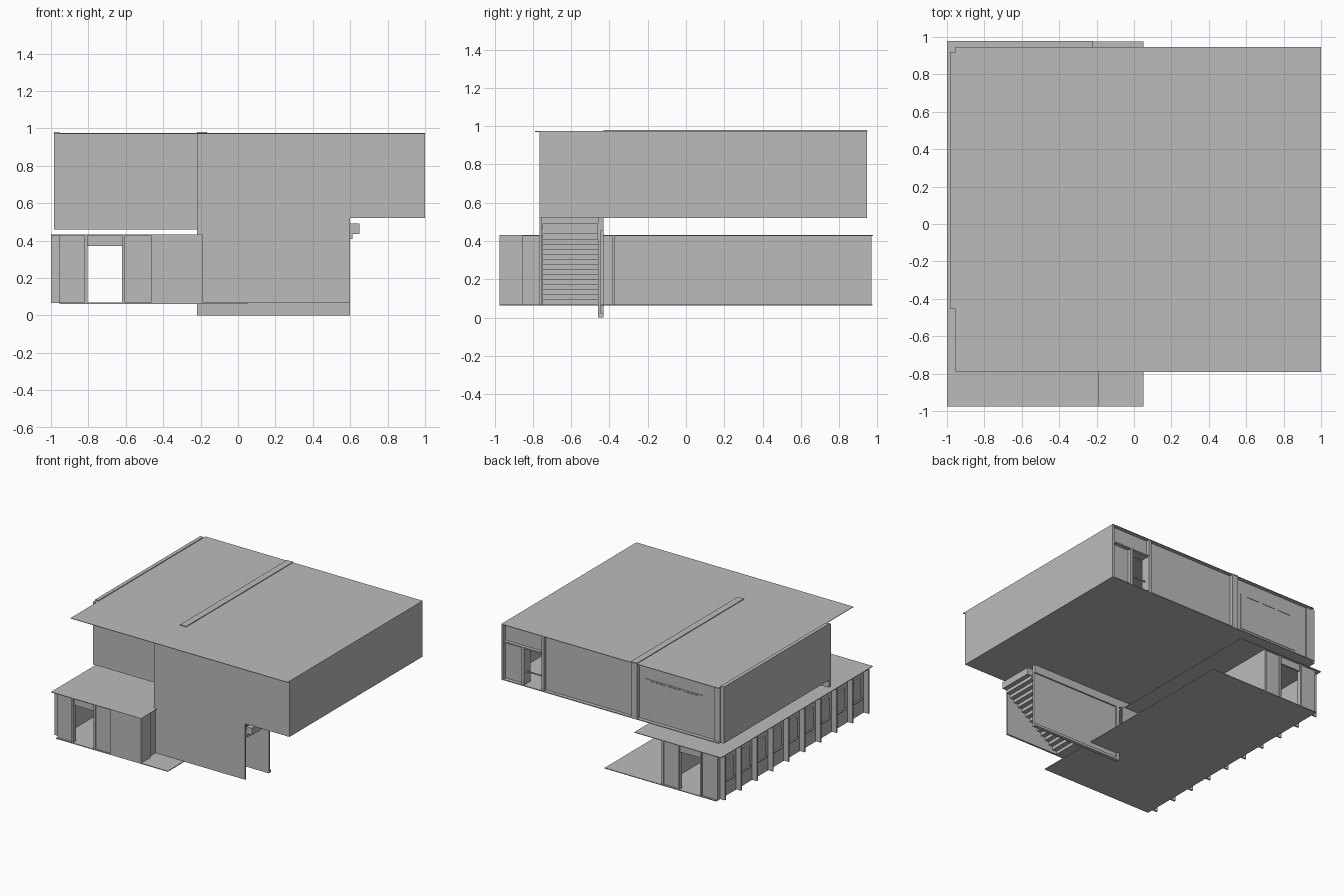
import bpy

cube = bpy.data.objects.get("Cube")
if cube:
    bpy.data.objects.remove(cube, do_unlink=True)

grey = bpy.data.materials.new("plain_grey")
grey.use_nodes = True
grey.diffuse_color = (0.5, 0.5, 0.5, 1)
grey.node_tree.nodes["Principled BSDF"].inputs["Base Color"].default_value = (0.5, 0.5, 0.5, 1)

CORNERS = [(0, 0, 0), (1, 0, 0), (1, 1, 0), (0, 1, 0), (0, 0, 1), (1, 0, 1), (1, 1, 1), (0, 1, 1)]
SIDES = [(0, 3, 2, 1), (4, 5, 6, 7), (0, 1, 5, 4), (1, 2, 6, 5), (2, 3, 7, 6), (3, 0, 4, 7)]


def box(name, x, y, z):
    """Box between the given (low, high) ranges."""
    mesh = bpy.data.meshes.new(name)
    mesh.from_pydata([(x[i], y[j], z[k]) for i, j, k in CORNERS], [], SIDES)
    mesh.materials.append(grey)
    obj = bpy.data.objects.new(name, mesh)
    bpy.context.collection.objects.link(obj)
    return obj


LOW = (0.065, 0.43)     # lower storey
UP = (0.525, 0.97)      # upper storey
T = 0.015               # thin wall

# Upper storey: roof, floor and outer walls
box("main_roof", (-0.955, 1), (-0.79, 0.947), (0.97, 0.974))
box("upper_floor_main", (-0.22, 1), (-0.766, 0.945), (0.52, 0.527))
box("upper_floor_side", (-0.955, -0.22), (-0.44, 0.945), (0.52, 0.527))
box("upper_front_wall", (-0.22, 1), (-0.766, -0.766 + T), UP)
box("upper_left_wall", (1 - T, 1), (-0.766, 0.945), UP)
box("upper_right_wall", (-0.985, -0.955), (-0.43, 0.92), (0.52, 0.98))
box("recessed_front_panel", (-0.985, -0.22), (-0.455, -0.43), (0.46, 0.972))
box("recess_return_wall", (-0.22, -0.22 + T), (-0.766, -0.43), (0.46, 0.97))
box("spine_wall", (-0.22, -0.165), (-0.43, 0.945), (0.52, 0.98))

# Upper back wall with a covered opening
BACK = (0.9, 0.915)
box("upper_back_wall", (-0.955, 0.62), BACK, UP)
box("opening_lintel", (0.62, 1), BACK, (0.83, 0.97))
box("opening_side_panel", (0.82, 1), BACK, UP)
box("opening_canopy", (0.65, 1), (0.86, 0.942), (0.825, 0.835))
for x in (0.62, 0.8):
    box("opening_post", (x, x + 0.025), (0.86, 0.94), UP if x < 0.7 else (0.525, 0.83))
box("opening_rail", (0.65, 0.8), (0.9, 0.907), (0.62, 0.63))
box("back_corner_post", (-0.955, -0.9), (0.9, 0.925), UP)
box("back_panel", (-0.8, -0.27), (0.915, 0.919), (0.56, 0.86))
for x in (-0.75, -0.6, -0.45):
    box("back_slit", (x, x + 0.12), (0.919, 0.923), (0.845, 0.85))

# Walls on either side of the stair
STAIR_X = (-0.22, 0.6)
box("stair_front_wall", STAIR_X, (-0.766, -0.766 + T), (0.065, 0.52))
box("stair_inner_wall", STAIR_X, (-0.46, -0.443), (0, 0.52))
box("stair_wall_header", STAIR_X, (-0.445, -0.432), (0.455, 0.52))
box("stair_wall_footer", STAIR_X, (-0.445, -0.432), (0, 0.02))
box("stair_wall_end", (-0.22, -0.19), (-0.46, -0.432), (0, 0.52))

# Straight stair climbing toward the model's left
STEPS = 16
for i in range(STEPS):
    x, z = 0.6 - i * 0.0375, 0.49 - i * 0.0265
    box("stair_step", (x, x + 0.05), (-0.75, -0.46), (max(z - 0.055, 0.065), z))

# Lower wing: roof, floor and walls
box("wing_roof", (-1, -0.22), (-0.975, 0.978), (0.427, 0.432))
box("wing_entry_roof", (-0.46, -0.19), (-0.975, -0.77), (0.427, 0.432))
box("wing_floor", (-0.955, 0.05), (-0.975, 0.975), (0.062, 0.068))
box("wing_right_wall", (-0.955, -0.94), (-0.96, 0.96), LOW)
box("wing_left_wall", (-0.475, -0.46), (-0.37, 0.97), LOW)
box("hall_back_wall", (-0.46, -0.2), (-0.385, -0.37), LOW)
box("entry_front_wall", (-0.465, -0.19), (-0.975, -0.96), LOW)
box("entry_side_wall", (-0.205, -0.19), (-0.975, -0.855), LOW)
box("entry_return_wall", (-0.22, -0.205), (-0.855, -0.76), LOW)

# Front and back ends of the wing, each with an open doorway
for side, y in (("front", -0.96), ("back", 0.945)):
    wall = (y, y + T)
    box(side + "_doorway_right_wall", (-0.955, -0.805), wall, LOW)
    box(side + "_doorway_left_wall", (-0.62, -0.46), wall, LOW)
    box(side + "_doorway_lintel", (-0.805, -0.62), wall, (0.37, 0.43))
    for x in (-0.82, -0.62):
        box(side + "_doorway_post", (x, x + T), (y - 0.01, y + 0.025), LOW)

# Upright fins and window sills along the wing
FINS = 10
for i in range(FINS):
    y = -0.93 + i * 0.205
    box("wing_fin", (-1, -0.95), (y, y + 0.012), LOW)
    if i < FINS - 1:
        box("window_frame", (-0.968, -0.95), (y + 0.06, y + 0.16), (0.2, 0.36))
        box("window_sill", (-0.98, -0.95), (y + 0.05, y + 0.17), (0.19, 0.2))
